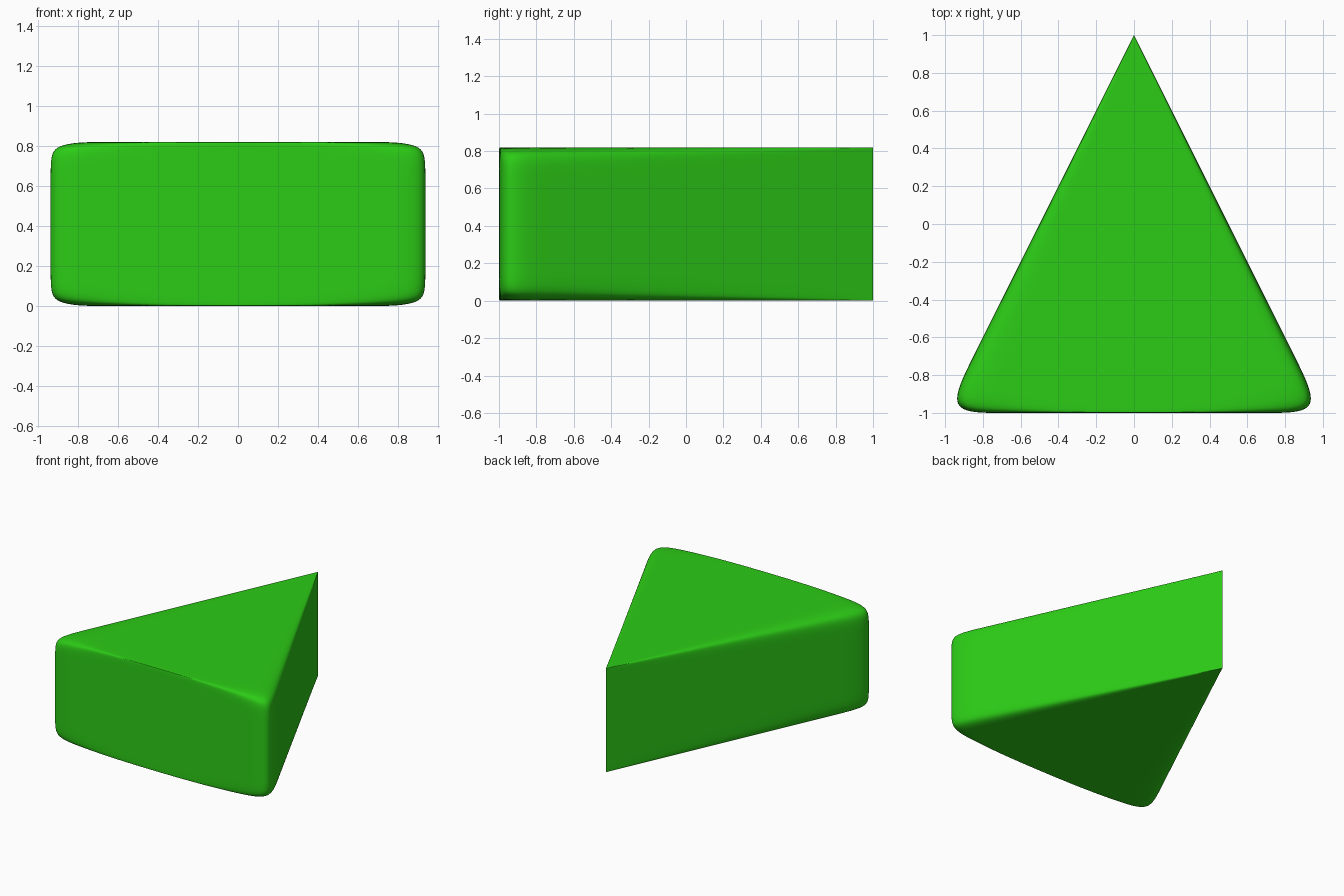
import bpy, bmesh

if "Cube" in bpy.data.objects:
    bpy.data.objects.remove(bpy.data.objects["Cube"])

H = 0.82
US = [-1, -0.72, -0.36, 0, 0.36, 0.72, 1]   # columns across the wedge
NI, NJ, NK = len(US), 5, 4

def cage_point(i, j, k):
    u = US[i]
    a = abs(u) ** 3
    # support rows are wide at the front corners, tight elsewhere
    y = [-1, -0.98 + 0.26 * a, -0.2, 0.5, 1][j]
    taper = (1 - y) / 2
    s = 0.008 + 0.13 * a * taper
    z = [0, s, H - s, H][k]
    return (u * taper, y, z)

bm = bmesh.new()
grid = {}

def vert(i, j, k):
    if (i, j, k) not in grid:
        grid[i, j, k] = bm.verts.new(cage_point(i, j, k))
    return grid[i, j, k]

def patch(na, nb, at):
    for a in range(na - 1):
        for b in range(nb - 1):
            bm.faces.new([vert(*at(a + p, b + q)) for p, q in ((0, 0), (1, 0), (1, 1), (0, 1))])

# bottom and top, left and right sides, front (the back closes to a sharp edge)
for k in (0, NK - 1):
    patch(NI, NJ, lambda a, b: (a, b, k))
for i in (0, NI - 1):
    patch(NJ, NK, lambda a, b: (i, a, b))
patch(NI, NK, lambda a, b: (a, 0, b))
bmesh.ops.recalc_face_normals(bm, faces=bm.faces)

mesh = bpy.data.meshes.new("wedge")
bm.to_mesh(mesh)
bm.free()
wedge = bpy.data.objects.new("wedge", mesh)
bpy.context.collection.objects.link(wedge)
for p in mesh.polygons:
    p.use_smooth = True

sub = wedge.modifiers.new("smooth", 'SUBSURF')
sub.levels = sub.render_levels = 4

green = bpy.data.materials.new("green")
green.diffuse_color = (0.025, 0.6, 0.008, 1)
green.use_nodes = True
green.node_tree.nodes["Principled BSDF"].inputs["Base Color"].default_value = green.diffuse_color
mesh.materials.append(green)
